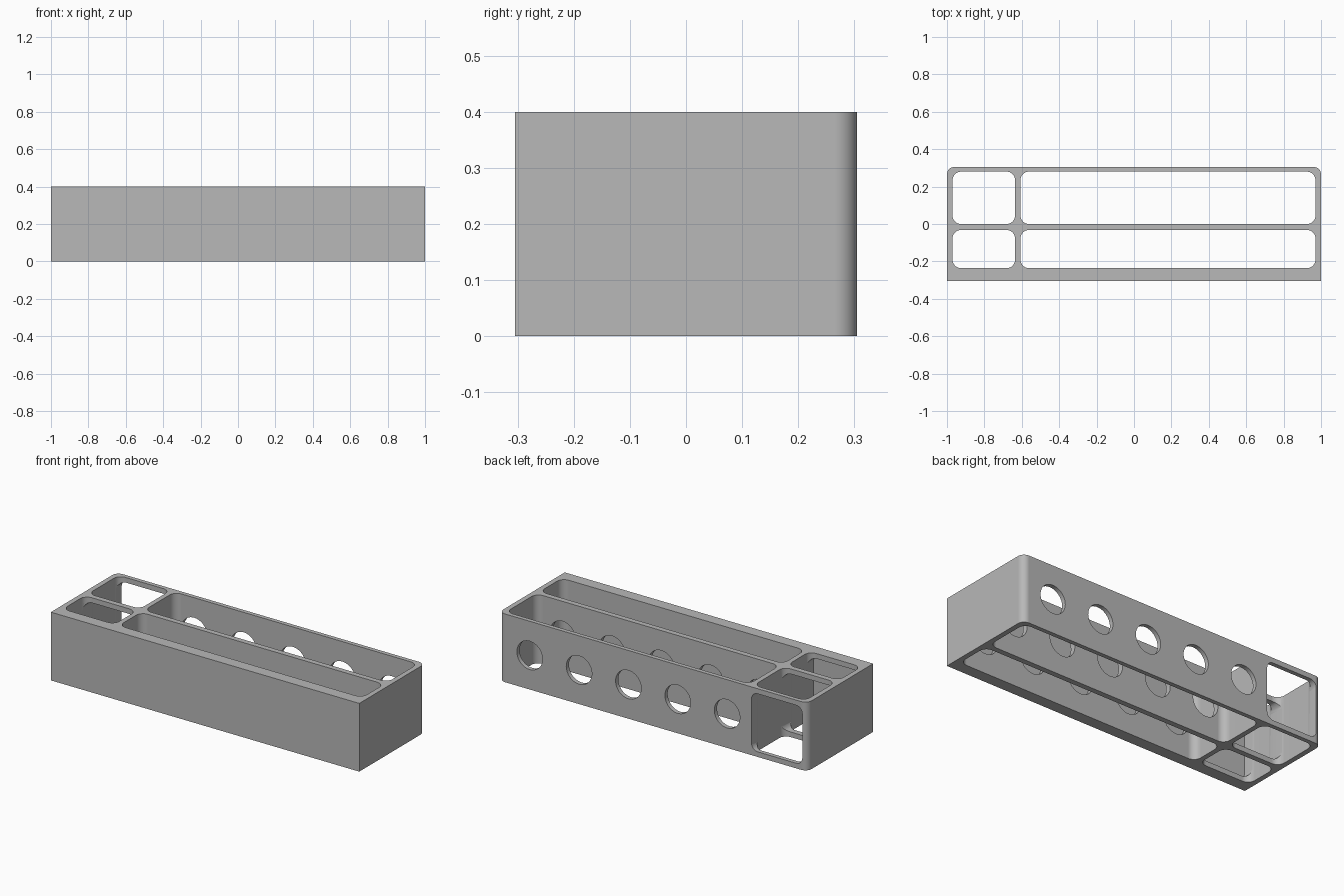
import bpy, bmesh, math
from mathutils import Vector

cube = bpy.data.objects.get("Cube")
if cube:
    bpy.data.objects.remove(cube, do_unlink=True)

BOTTOM, HEIGHT = 0.0, 0.4
HALF_Y = 0.305
BLIND_END = -0.27          # recesses stop inside the thick front wall


def rounded_rect(a0, a1, b0, b1, radii, steps=8):
    """Outline points, counter-clockwise; radii from the lower-left corner on."""
    corners = [(a0, b0, 1, 1), (a1, b0, -1, 1), (a1, b1, -1, -1), (a0, b1, 1, -1)]
    points = []
    for i, ((a, b, sa, sb), r) in enumerate(zip(corners, radii)):
        if r == 0:
            points.append((a, b))
            continue
        for k in range(steps + 1):
            t = math.pi + (i + k / steps) * math.pi / 2
            points.append((a + sa * r + r * math.cos(t), b + sb * r + r * math.sin(t)))
    return points


def circle(a, b, r, sides=48):
    return [(a + r * math.cos(2 * math.pi * k / sides),
             b + r * math.sin(2 * math.pi * k / sides)) for k in range(sides)]


def prism(name, outline, start, end, axis="z"):
    """Extrude an outline along z (outline in x, y) or y (outline in x, z)."""
    bm = bmesh.new()
    place = (lambda a, b: (a, b, start)) if axis == "z" else (lambda a, b: (a, start, b))
    face = bm.faces.new([bm.verts.new(place(a, b)) for a, b in outline])
    grown = bmesh.ops.extrude_face_region(bm, geom=[face])["geom"]
    step = Vector((0, 0, end - start)) if axis == "z" else Vector((0, end - start, 0))
    bmesh.ops.translate(bm, vec=step, verts=[v for v in grown if isinstance(v, bmesh.types.BMVert)])
    bmesh.ops.recalc_face_normals(bm, faces=bm.faces)
    mesh = bpy.data.meshes.new(name)
    bm.to_mesh(mesh)
    bm.free()
    obj = bpy.data.objects.new(name, mesh)
    bpy.context.collection.objects.link(obj)
    return obj


def cut(target, cutter):
    cutter.hide_render = True
    mod = target.modifiers.new("cut", "BOOLEAN")
    mod.operation, mod.solver, mod.object = "DIFFERENCE", "EXACT", cutter
    bpy.ops.object.modifier_apply(modifier=mod.name)
    bpy.data.objects.remove(cutter, do_unlink=True)


# Solid body: square front corners, rounded back corners
body = prism("organizer_body", rounded_rect(-1, 1, -HALF_Y, HALF_Y, (0, 0, 0.04, 0.04)),
             BOTTOM, HEIGHT)
bpy.context.view_layer.objects.active = body
body.select_set(True)

# Four open compartments
for x0, x1 in ((-0.97, -0.636), (-0.607, 0.97)):
    for y0, y1 in ((-0.236, -0.032), (0.0, 0.28)):
        cut(body, prism("compartment_cutter", rounded_rect(x0, x1, y0, y1, (0.045,) * 4),
                        BOTTOM - 0.1, HEIGHT + 0.1))

# Round holes through back wall and divider, recessed into the front wall
for i in range(5):
    cut(body, prism("hole_cutter", circle(0.8 - 0.32 * i, HEIGHT / 2, 0.083),
                    BLIND_END, HALF_Y + 0.1, "y"))

# Square window through the small compartments
cut(body, prism("window_cutter", rounded_rect(-0.967, -0.638, 0.03, 0.37, (0.04,) * 4),
                BLIND_END, HALF_Y + 0.1, "y"))

# Plain grey finish
grey = bpy.data.materials.new("plain_grey")
grey.use_nodes = True
colour = (0.48, 0.48, 0.48, 1)
grey.diffuse_color = colour
grey.node_tree.nodes["Principled BSDF"].inputs["Base Color"].default_value = colour
body.data.materials.clear()
body.data.materials.append(grey)

# Smooth fillets with flat walls
bpy.ops.object.shade_smooth_by_angle(angle=math.radians(30))
weighted = body.modifiers.new("flat_walls", "WEIGHTED_NORMAL")
weighted.keep_sharp = True
